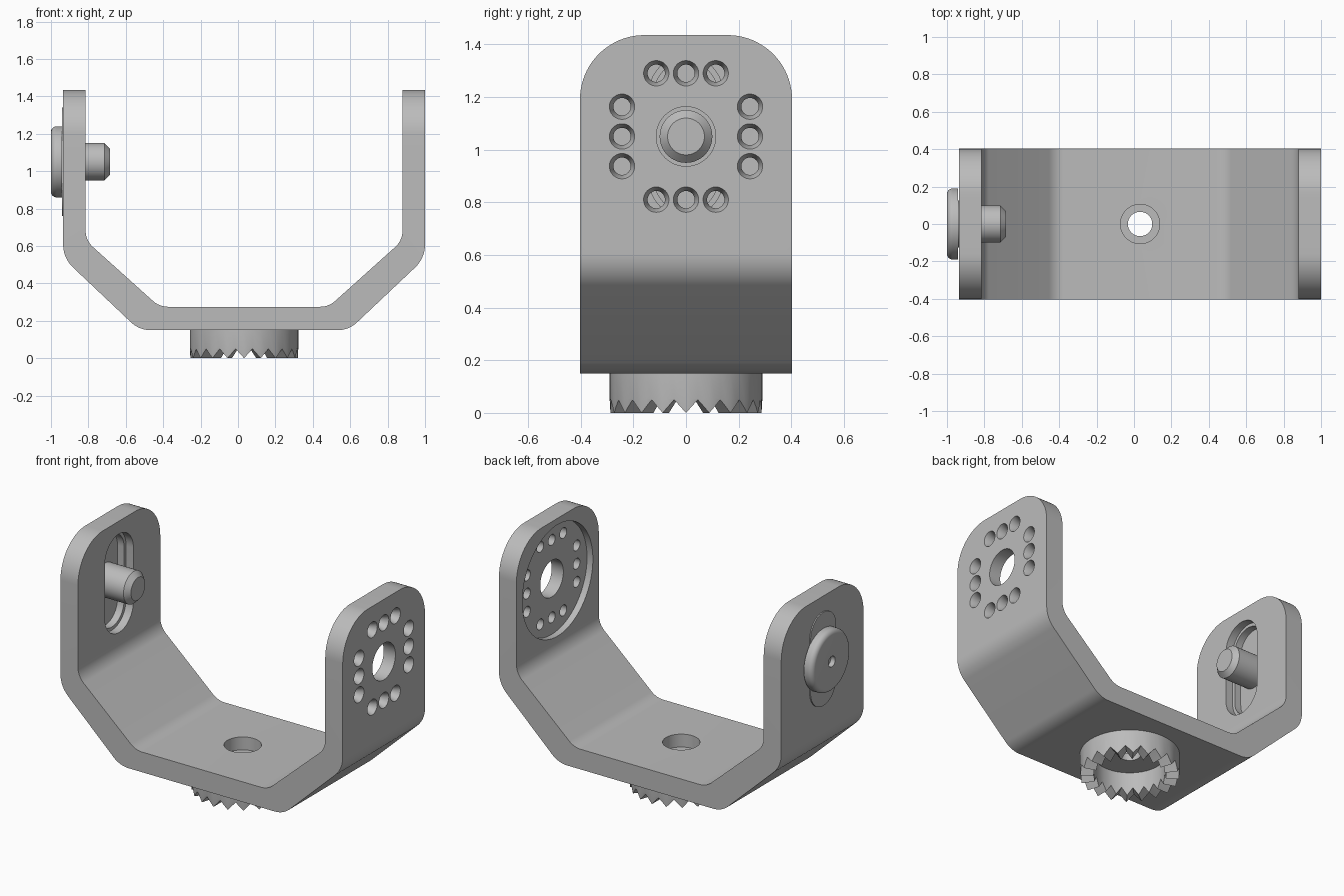
import bpy, bmesh, math
from mathutils import Vector

if "Cube" in bpy.data.objects:
    bpy.data.objects.remove(bpy.data.objects["Cube"])

CX = 0.0325          # middle of the bracket
PIVOT = 1.05         # height of the pivot axis

grey = bpy.data.materials.new("plain grey")
grey.use_nodes = True
grey.diffuse_color = (0.5, 0.5, 0.5, 1)
grey.node_tree.nodes["Principled BSDF"].inputs["Base Color"].default_value = (0.5, 0.5, 0.5, 1)


def finish(name, bm):
    bmesh.ops.recalc_face_normals(bm, faces=bm.faces)
    mesh = bpy.data.meshes.new(name)
    bm.to_mesh(mesh)
    bm.free()
    mesh.materials.append(grey)
    ob = bpy.data.objects.new(name, mesh)
    bpy.context.collection.objects.link(ob)
    return ob


def rounded(corners, steps=12):
    """Fillet a closed outline given as (u, v, radius) corners."""
    out = []
    for i, (u, v, r) in enumerate(corners):
        p = Vector((u, v, 0))
        if r == 0:
            out.append(p)
            continue
        prev, nxt = corners[i - 1], corners[(i + 1) % len(corners)]
        a = (Vector((prev[0], prev[1], 0)) - p).normalized()
        b = (Vector((nxt[0], nxt[1], 0)) - p).normalized()
        half = a.angle(b) / 2
        c = p + (a + b).normalized() * r / math.sin(half)
        t = r / math.tan(half)
        start, end = (p + a * t - c).normalized(), (p + b * t - c).normalized()
        out += [c + start.slerp(end, k / steps) * r for k in range(steps + 1)]
    return out


def prism(name, outline, axis, low, high):
    """Extrude an outline along x (outline is y, z) or y (outline is x, z)."""
    bm = bmesh.new()
    place = (lambda p, d: (d, p.x, p.y)) if axis == "x" else (lambda p, d: (p.x, d, p.y))
    face = bm.faces.new([bm.verts.new(place(p, low)) for p in outline])
    ext = bmesh.ops.extrude_face_region(bm, geom=[face])
    move = place(Vector((0, 0, 0)), high - low)
    bmesh.ops.translate(bm, vec=move, verts=[g for g in ext["geom"] if isinstance(g, bmesh.types.BMVert)])
    return finish(name, bm)


def lathe(name, profile, axis, centre, sides=64, capped=True):
    """Turn (position, radius) rings about x or z; position may depend on the angle step."""
    bm = bmesh.new()
    rings = []
    for pos, r in profile:
        ring = []
        for k in range(sides):
            a = math.tau * k / sides
            d = pos(k) if callable(pos) else pos
            p, q = centre[0] + r * math.cos(a), centre[1] + r * math.sin(a)
            ring.append(bm.verts.new((d, p, q) if axis == "x" else (p, q, d)))
        rings.append(ring)
    for one, two in zip(rings, rings[1:]):
        for k in range(sides):
            n = (k + 1) % sides
            bm.faces.new((one[k], one[n], two[n], two[k]))
    if capped:
        bm.faces.new(rings[0])
        bm.faces.new(rings[-1])
    return finish(name, bm)


def boolean(ob, cutter, operation="DIFFERENCE"):
    cutter.hide_render = True
    mod = ob.modifiers.new("cut", "BOOLEAN")
    mod.operation, mod.object, mod.solver = operation, cutter, "EXACT"
    bpy.context.view_layer.objects.active = ob
    bpy.ops.object.modifier_apply(modifier=mod.name)
    bpy.data.objects.remove(cutter)


def slot(name, r, half, low, high):
    f = r * 0.998
    box = [(-r, PIVOT - half, f), (r, PIVOT - half, f), (r, PIVOT + half, f), (-r, PIVOT + half, f)]
    return prism(name, rounded(box), "x", low, high)


# U-shaped bracket: bent strip, trimmed to rounded arm tops
left = [(-0.9675, 1.6, 0), (-0.9675, 0.535, 0.17), (-0.56, 0.15, 0.15)]
inner = [(-0.4525, 0.275, 0.12), (-0.8475, 0.63, 0.12), (-0.8475, 1.6, 0)]
half = [(u + CX, v, r) for u, v, r in left]
half_in = [(u + CX, v, r) for u, v, r in inner]
flip = lambda pts: [(2 * CX - u, v, r) for u, v, r in reversed(pts)]
bracket = prism("bracket", rounded(half + flip(half) + flip(half_in) + half_in), "y", -0.5, 0.5)
trim = rounded([(-0.403, -1, 0), (0.403, -1, 0), (0.403, 1.435, 0.245), (-0.403, 1.435, 0.245)], 20)
boolean(bracket, prism("trim", trim, "x", -2, 2), "INTERSECT")

# Left arm: round recess inside, pivot hole, ring of countersunk holes
boolean(bracket, lathe("recess", [(0.8, 0.345), (0.92, 0.345)], "x", (0, PIVOT), 96))
boolean(bracket, lathe("pivot_hole", [(0.8, 0.113), (1.1, 0.113)], "x", (0, PIVOT)))
spots = [(y, PIVOT + s * 0.24) for y in (-0.113, 0, 0.113) for s in (-1, 1)]
spots += [(s * 0.243, PIVOT + z) for z in (-0.113, 0, 0.113) for s in (-1, 1)]
for spot in spots:
    boolean(bracket, lathe("hole", [(0.8, 0.033), (0.96, 0.033), (1.01, 0.052)], "x", spot, 32))

# Right arm: stepped slot
boolean(bracket, slot("wide_slot", 0.14, 0.305, -0.865, -0.75))
boolean(bracket, slot("narrow_slot", 0.12, 0.285, -1.05, -0.86))

# Stepped hole in the floor
boolean(bracket, lathe("floor_hole", [(0.1, 0.065), (0.195, 0.065), (0.195, 0.105), (0.4, 0.105)], "z", (CX, 0)))

# Sliding plate, pin and rounded knob
plate = slot("slide_plate", 0.125, 0.29, -0.942, -0.91)
pin = lathe("pin", [(-0.93, 0.1), (-0.715, 0.1), (-0.685, 0.07)], "x", (0, PIVOT))
rim = [(-0.97 - 0.03 * math.sin(a), 0.16 + 0.03 * math.cos(a))
       for a in (math.pi / 2 * k / 8 for k in range(8, -1, -1))]
knob = lathe("knob", [(-0.97, 0.033), (-1, 0.033)] + rim + [(-0.941, 0.19)], "x", (0, PIVOT))

# Collar with a crown of teeth underneath
STEPS = 4
tooth = lambda k: 0.05 * abs((k % STEPS) / STEPS * 2 - (2 if k % STEPS > STEPS / 2 else 0))
collar = lathe("toothed_collar", [(0.16, 0.29), (0.052, 0.29), (tooth, 0.287), (tooth, 0.21), (0.16, 0.21)],
               "z", (CX, 0), 20 * STEPS, capped=False)

for ob in (bracket, plate, pin, knob, collar):
    bpy.ops.object.select_all(action="DESELECT")
    ob.select_set(True)
    bpy.context.view_layer.objects.active = ob
    bpy.ops.object.shade_smooth_by_angle(angle=math.radians(25))
